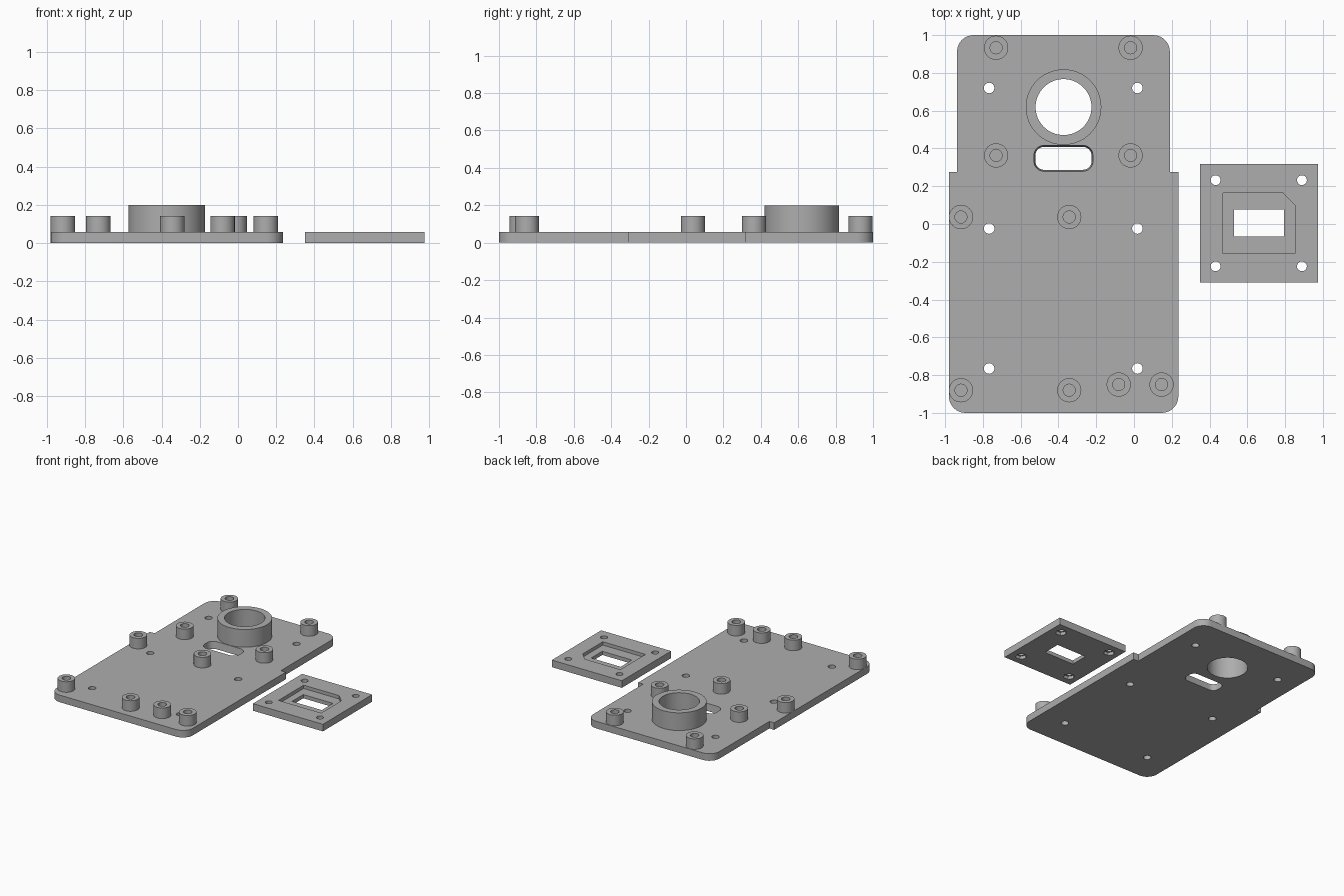
import bpy, bmesh, math

if "Cube" in bpy.data.objects:
    bpy.data.objects.remove(bpy.data.objects["Cube"])

T = 0.057          # plate thickness
BOSS_TOP = 0.142
RING_TOP = 0.2

grey = bpy.data.materials.new("plain grey")
grey.diffuse_color = (0.42, 0.42, 0.42, 1)
grey.use_nodes = True
grey.node_tree.nodes["Principled BSDF"].inputs["Base Color"].default_value = grey.diffuse_color


def add_mesh(name, bm):
    bmesh.ops.recalc_face_normals(bm, faces=bm.faces[:])
    me = bpy.data.meshes.new(name)
    bm.to_mesh(me)
    bm.free()
    me.materials.append(grey)
    ob = bpy.data.objects.new(name, me)
    bpy.context.collection.objects.link(ob)
    return ob


def loft(name, bottom, top, z0, z1):
    """Solid between two outlines with equal point counts."""
    bm = bmesh.new()
    a = [bm.verts.new((x, y, z0)) for x, y in bottom]
    b = [bm.verts.new((x, y, z1)) for x, y in top]
    n = len(a)
    bm.faces.new(a)
    bm.faces.new(b)
    for i in range(n):
        j = (i + 1) % n
        bm.faces.new((a[i], a[j], b[j], b[i]))
    return add_mesh(name, bm)


def prism(name, outline, z0, z1):
    return loft(name, outline, outline, z0, z1)


def circle(x, y, r, n=32):
    return [(x + r * math.cos(2 * math.pi * i / n),
             y + r * math.sin(2 * math.pi * i / n)) for i in range(n)]


def rect(x0, y0, x1, y1):
    return [(x0, y0), (x1, y0), (x1, y1), (x0, y1)]


def arc(x, y, r, start, n=8):
    return [(x + r * math.cos(math.radians(start + 90 * i / n)),
             y + r * math.sin(math.radians(start + 90 * i / n))) for i in range(n + 1)]


def rounded(x0, y0, x1, y1, r):
    return (arc(x0 + r, y0 + r, r, 180) + arc(x1 - r, y0 + r, r, 270)
            + arc(x1 - r, y1 - r, r, 0) + arc(x0 + r, y1 - r, r, 90))


def tube(name, x, y, r_out, r_in, z0, z1, n):
    """Open-based ring standing on the plate."""
    bm = bmesh.new()
    rings = [[bm.verts.new((px, py, z)) for px, py in circle(x, y, r, n)]
             for r, z in ((r_out, z0), (r_out, z1), (r_in, z1), (r_in, z0))]
    for p, q in zip(rings, rings[1:]):
        for i in range(n):
            j = (i + 1) % n
            bm.faces.new((p[i], p[j], q[j], q[i]))
    return add_mesh(name, bm)


def cut(ob, cutters):
    for c in cutters:
        m = ob.modifiers.new("cut", 'BOOLEAN')
        m.operation, m.solver, m.object = 'DIFFERENCE', 'EXACT', c
    dg = bpy.context.evaluated_depsgraph_get()
    ob.data = bpy.data.meshes.new_from_object(ob.evaluated_get(dg))
    ob.modifiers.clear()
    for c in cutters:
        bpy.data.objects.remove(c)


# main plate: rounded corners, narrower at the back
R, STEP = 0.088, 0.275
outline = (arc(-0.98 + R, -1 + R, R, 180) + arc(0.235 - R, -1 + R, R, 270)
           + [(0.235, STEP), (0.19, STEP)]
           + arc(0.19 - R, 1 - R, R, 0) + arc(-0.937 + R, 1 - R, R, 90)
           + [(-0.937, STEP), (-0.98, STEP)])
plate = prism("main_plate", outline, 0, T)

# through holes, large bore and tapered slot
RX, RY = -0.373, 0.619
cutters = [prism("hole", circle(x, y, 0.028, 24), -0.1, 0.2)
           for x in (-0.767, 0.018) for y in (0.72, -0.024, -0.765)]
cutters.append(prism("bore", circle(RX, RY, 0.148, 64), -0.1, 0.3))
cutters.append(loft("slot", rounded(-0.522, 0.287, -0.225, 0.408, 0.045),
                    rounded(-0.53, 0.279, -0.217, 0.416, 0.053), -0.001, T + 0.001))
cut(plate, cutters)

# large collar around the bore
tube("collar", RX, RY, 0.2, 0.148, T, RING_TOP, 64)

# screw bosses
bosses = [(x, y) for x in (-0.73, -0.018) for y in (0.933, 0.363)]
bosses += [(x, y) for x in (-0.916, -0.343) for y in (0.037, -0.88)]
bosses += [(-0.081, -0.85), (0.146, -0.85)]
for x, y in bosses:
    tube("screw_boss", x, y, 0.064, 0.032, T, BOSS_TOP, 32)

# small square cover with clipped recess, window and nut pockets below
cover = prism("small_cover", rect(0.35, -0.31, 0.975, 0.318), 0, T)
recess = [(0.471, -0.156), (0.852, -0.156), (0.852, 0.1), (0.788, 0.165), (0.471, 0.165)]
cutters = [prism("recess", recess, 0.03, 0.2),
           prism("window", rect(0.529, -0.066, 0.794, 0.077), -0.1, 0.2)]
for x in (0.432, 0.889):
    for y in (0.232, -0.224):
        cutters.append(prism("hole", circle(x, y, 0.026, 24), -0.1, 0.2))
        cutters.append(prism("nut_pocket", circle(x, y, 0.042, 6), -0.1, 0.025))
cut(cover, cutters)

# smooth round walls, sharp edges elsewhere
bpy.ops.object.select_all(action='SELECT')
bpy.context.view_layer.objects.active = plate
bpy.ops.object.shade_smooth_by_angle(angle=math.radians(30))
